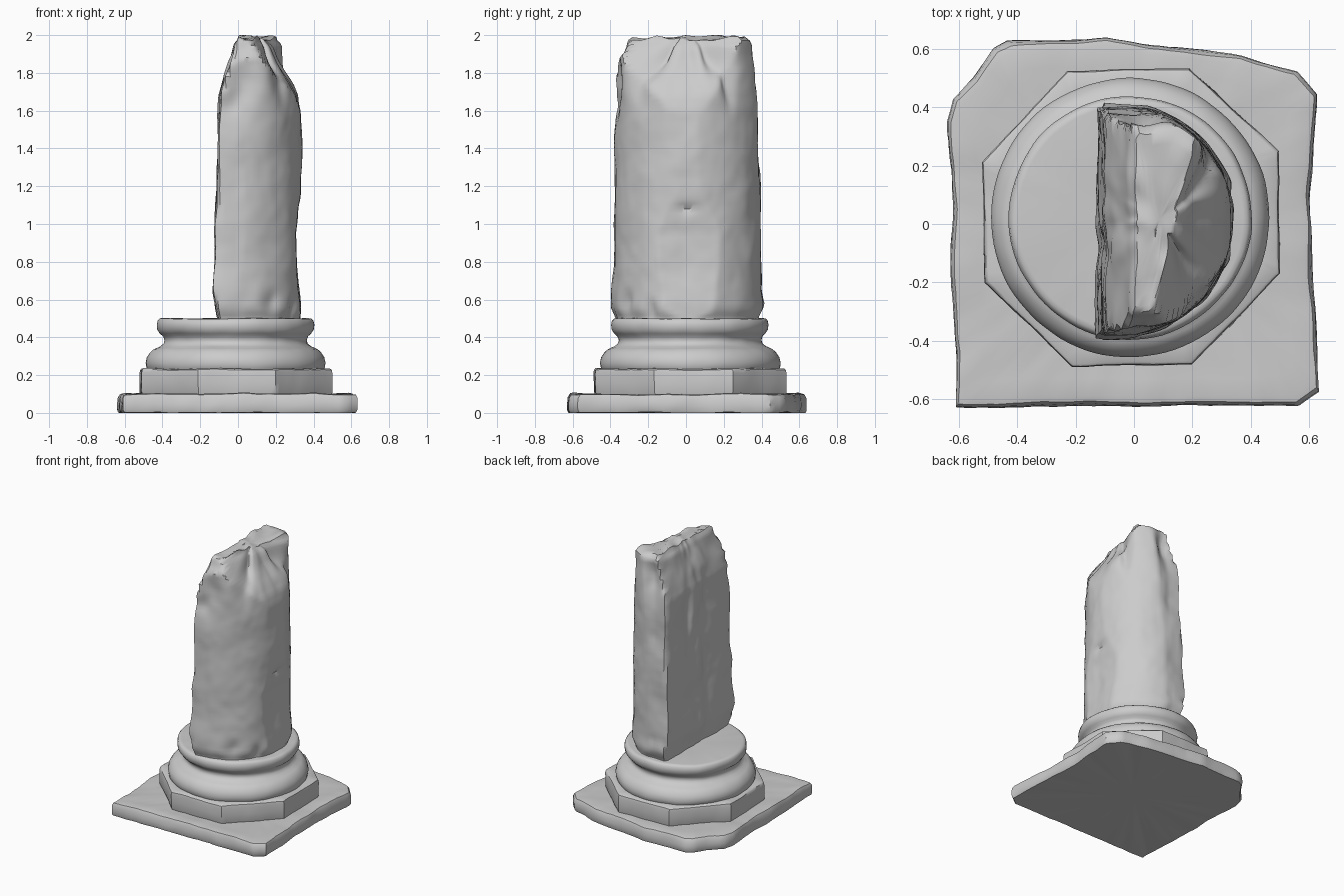
import bpy, bmesh, math
from mathutils import Vector, noise

if "Cube" in bpy.data.objects:
    bpy.data.objects.remove(bpy.data.objects["Cube"])


def interp(table, z):
    """Linear lookup in a short (z, value) table."""
    if z <= table[0][0]:
        return table[0][1]
    for (z0, v0), (z1, v1) in zip(table, table[1:]):
        if z <= z1:
            return v0 + (v1 - v0) * (z - z0) / (z1 - z0)
    return table[-1][1]


def resample(poly, n):
    """Spread n points evenly round a closed outline."""
    pts = [Vector(p) for p in poly]
    edges = list(zip(pts, pts[1:] + pts[:1]))
    total = sum((b - a).length for a, b in edges)
    out = []
    for a, b in edges:
        k = max(1, round(n * (b - a).length / total))
        out += [a.lerp(b, i / k) for i in range(k)]
    return out


def loft(name, rings, rough=0.0, freq=5.0, angle=40):
    """Skin closed rings, cap both ends with a fan and weather the surface."""
    bm = bmesh.new()
    vr = [[bm.verts.new(p) for p in r] for r in rings]
    n = len(vr[0])
    for a, b in zip(vr, vr[1:]):
        for i in range(n):
            j = (i + 1) % n
            bm.faces.new((a[i], a[j], b[j], b[i]))
    for ring in (vr[0], vr[-1]):
        mid = bm.verts.new(sum((v.co for v in ring), Vector()) / n)
        for i in range(n):
            bm.faces.new((ring[i], ring[(i + 1) % n], mid))
    for v in bm.verts:
        d = noise.noise_vector(v.co * freq) + 0.5 * noise.noise_vector(v.co * freq * 2.7)
        v.co += d * rough
        v.co.z = min(2.0, max(0.0, v.co.z))
    bmesh.ops.recalc_face_normals(bm, faces=bm.faces)
    me = bpy.data.meshes.new(name)
    bm.to_mesh(me)
    bm.free()
    ob = bpy.data.objects.new(name, me)
    bpy.context.collection.objects.link(ob)
    bpy.ops.object.select_all(action='DESELECT')
    ob.select_set(True)
    bpy.context.view_layer.objects.active = ob
    bpy.ops.object.shade_smooth_by_angle(angle=math.radians(angle))
    return ob


def slab(name, outline, levels, n, centre, rough):
    """Stack scaled copies of an outline; levels are (scale, z)."""
    c = Vector(centre)
    pts = resample(outline, n)
    rings = [[(*(c + (p - c) * s), z) for p in pts] for s, z in levels]
    return loft(name, rings, rough)


# Worn square slab on the ground
plinth = [(-.61, -.63), (.57, -.62), (.635, -.57), (.61, -.2), (.605, .1), (.63, .44),
          (.56, .52), (.37, .58), (.05, .61), (-.1, .64), (-.43, .625), (-.48, .6),
          (-.55, .5), (-.62, .43), (-.64, .35), (-.62, .05), (-.63, -.2), (-.61, -.45)]
slab("ground_slab", plinth,
     [(.5, 0), (.99, 0), (1, .015), (1, .045), (.995, .08), (.98, .098), (.95, .102),
      (.85, .1), (.75, .1), (.6, .1)], 140, (0, 0), .008)

# Octagonal step
octagon = [(-.52, .21), (-.51, -.2), (-.21, -.487), (.2, -.482), (.5, -.17),
           (.495, .25), (.19, .532), (-.225, .525)]
slab("octagonal_step", octagon,
     [(.98, .08), (1, .11), (1, .16), (1, .21), (.992, .228), (.975, .234), (.85, .234)],
     120, (-.01, .02), .005)

# Round base moulding
CX, CY = -.013, .022
profile = [(.462, .22), (.473, .24), (.477, .265), (.47, .295), (.453, .32), (.436, .335),
           (.426, .34), (.4, .352), (.381, .367), (.376, .385), (.383, .405), (.4, .42),
           (.413, .44), (.416, .465), (.411, .487), (.4, .498), (.385, .5), (.2, .5)]
loft("base_moulding",
     [[(CX + r * math.cos(t * math.tau / 96), CY + r * math.sin(t * math.tau / 96), z)
       for t in range(96)] for r, z in profile], .004)

# Broken shaft: a round column split along one side and chipped at the top
x_left = [(.5, -.1), (.65, -.125), (1, -.12), (1.3, -.105), (1.68, -.1), (1.78, -.07),
          (1.87, -.035), (1.95, -.015), (2, .02)]
x_right = [(.5, .33), (.6, .325), (.75, .31), (.95, .305), (1.15, .335), (1.4, .337),
           (1.58, .333), (1.68, .32), (1.76, .29), (1.86, .24), (1.94, .22), (2, .17)]
y_front = [(.5, -.37), (.53, -.39), (1.5, -.387), (1.62, -.37), (1.72, -.38), (1.87, -.375),
           (1.91, -.33), (1.97, -.3), (2, -.26)]
y_back = [(.5, .38), (.57, .415), (.65, .4), (1.2, .39), (1.7, .375), (1.95, .36), (2, .33)]
radius = [(.5, .385), (.55, .405), (.7, .397), (2, .39)]
# Chips: angle in degrees, height, angular width, height spread, depth
chips = [(45, 1.88, 12, .12, .05), (52, 1.75, 7, .12, .03), (-62, 1.85, 10, .16, .05),
         (-100, 1.75, 9, .12, .03), (-45, .55, 7, .05, .025), (0, 1.08, 12, .02, .015),
         (-75, .58, 8, .06, .025), (-110, 1.62, 10, .09, .03), (100, 1.85, 9, .15, .04),
         (150, 1.5, 12, .2, .025), (205, 1.0, 14, .2, .02), (215, 1.6, 12, .15, .025)]
AX, AY, CXS = .09, .01, -.055


def shaft_radius(t, z):
    c, s = math.cos(t), math.sin(t)
    ox, oy, R = AX - CXS, AY - .013, interp(radius, z)
    b = ox * c + oy * s
    r = -b + math.sqrt(b * b - (ox * ox + oy * oy - R * R))
    # right face leans back towards the front as it nears the break
    k = .25 * min(1, max(0, (z - 1.6) / .35))
    planes = [(-1, 0, -interp(x_left, z)), (1, -k, interp(x_right, z) - .2 * k),
              (0, -1, -interp(y_front, z)), (0, 1, interp(y_back, z))]
    for nx, ny, d in planes:
        q = nx * c + ny * s
        if q > 1e-4:
            r = min(r, (d - nx * AX - ny * AY) / q)
    for deg, zc, wd, wz, depth in chips:
        da = (math.degrees(t) - deg + 180) % 360 - 180
        r -= depth * math.exp(-(da / wd) ** 2 - ((z - zc) / wz) ** 2)
    # rougher along the split face and the broken top
    rough = .006 + .012 * (c < -.2) + .02 * max(0, z - 1.55)
    return r + rough * noise.noise(Vector((c * 2, s * 2, z * 4)))


N = 112
levels = [.48, .5, .515] + [.53 + i * .025 for i in range(57)] + [1.945, 1.96, 1.972]
rings = []
for z in levels:
    rings.append([(AX + shaft_radius(t, z) * math.cos(t), AY + shaft_radius(t, z) * math.sin(t), z)
                  for t in (i * math.tau / N for i in range(N))])
# rugged top surface
for f in (.93, .8, .6, .4, .2):
    ring = []
    for x, y, z in rings[len(levels) - 1]:
        p = Vector((AX + (x - AX) * f, AY + (y - AY) * f, 0))
        ring.append((p.x, p.y, 1.985 + .03 * noise.noise(p * 9) - .05 * max(0, -.2 - p.y)))
    rings.append(ring)
loft("broken_shaft", rings, .006, 6)
